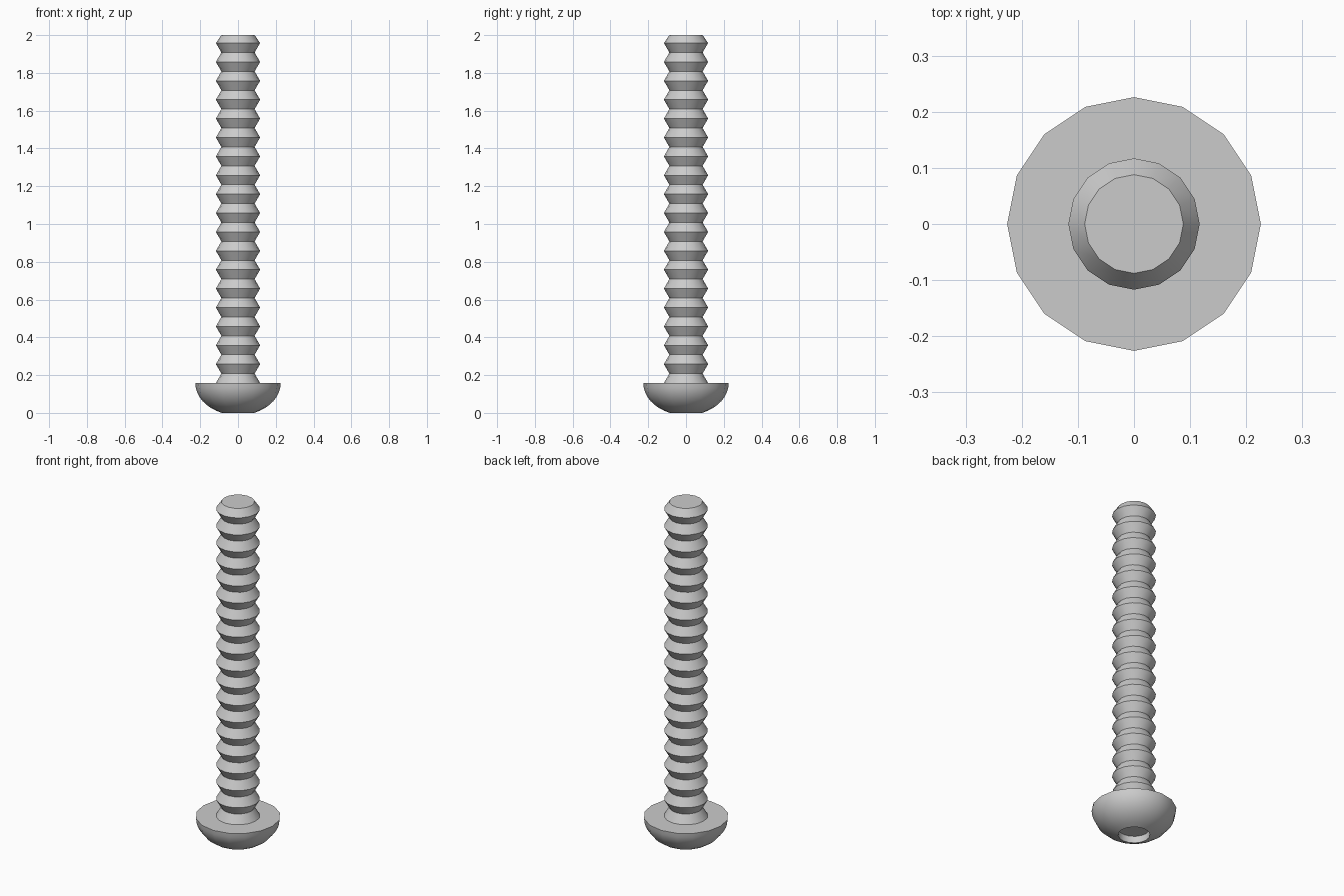
import bpy, bmesh, math

if "Cube" in bpy.data.objects:
    bpy.data.objects.remove(bpy.data.objects["Cube"])

SIDES = 16


def lathe(name, profile):
    # Spin an (r, z) profile around z; both ends are closed with flat caps
    bm = bmesh.new()
    rings = []
    for r, z in profile:
        rings.append([bm.verts.new((r * math.cos(2 * math.pi * i / SIDES),
                                    r * math.sin(2 * math.pi * i / SIDES), z))
                      for i in range(SIDES)])
    for a, b in zip(rings, rings[1:]):
        for i in range(SIDES):
            j = (i + 1) % SIDES
            bm.faces.new((a[i], a[j], b[j], b[i]))
    bm.faces.new(rings[0])
    bm.faces.new(rings[-1])
    bmesh.ops.recalc_face_normals(bm, faces=bm.faces)
    mesh = bpy.data.meshes.new(name)
    bm.to_mesh(mesh)
    bm.free()
    obj = bpy.data.objects.new(name, mesh)
    bpy.context.collection.objects.link(obj)
    bpy.ops.object.select_all(action='DESELECT')
    obj.select_set(True)
    bpy.context.view_layer.objects.active = obj
    bpy.ops.object.shade_smooth_by_angle(angle=math.radians(35))
    return obj


# Domed head with a shallow round socket underneath
HEAD_R, HEAD_Z, SOCKET_R = 0.226, 0.157, 0.085
end = math.acos(SOCKET_R / HEAD_R)
height = HEAD_Z / math.sin(end)
dome = [(HEAD_R * math.cos(end * k / 8), HEAD_Z - height * math.sin(end * k / 8))
        for k in range(9)]
lathe("screw_head", dome + [(SOCKET_R, 0.04)])

# Threaded shank: alternating ridges and grooves
CREST, ROOT = 0.117, 0.088
shank = []
for k in range(19):
    shank += [(CREST, 0.158 + 0.1 * k), (ROOT, min(0.208 + 0.1 * k, 2.0))]
lathe("threaded_shank", shank)
